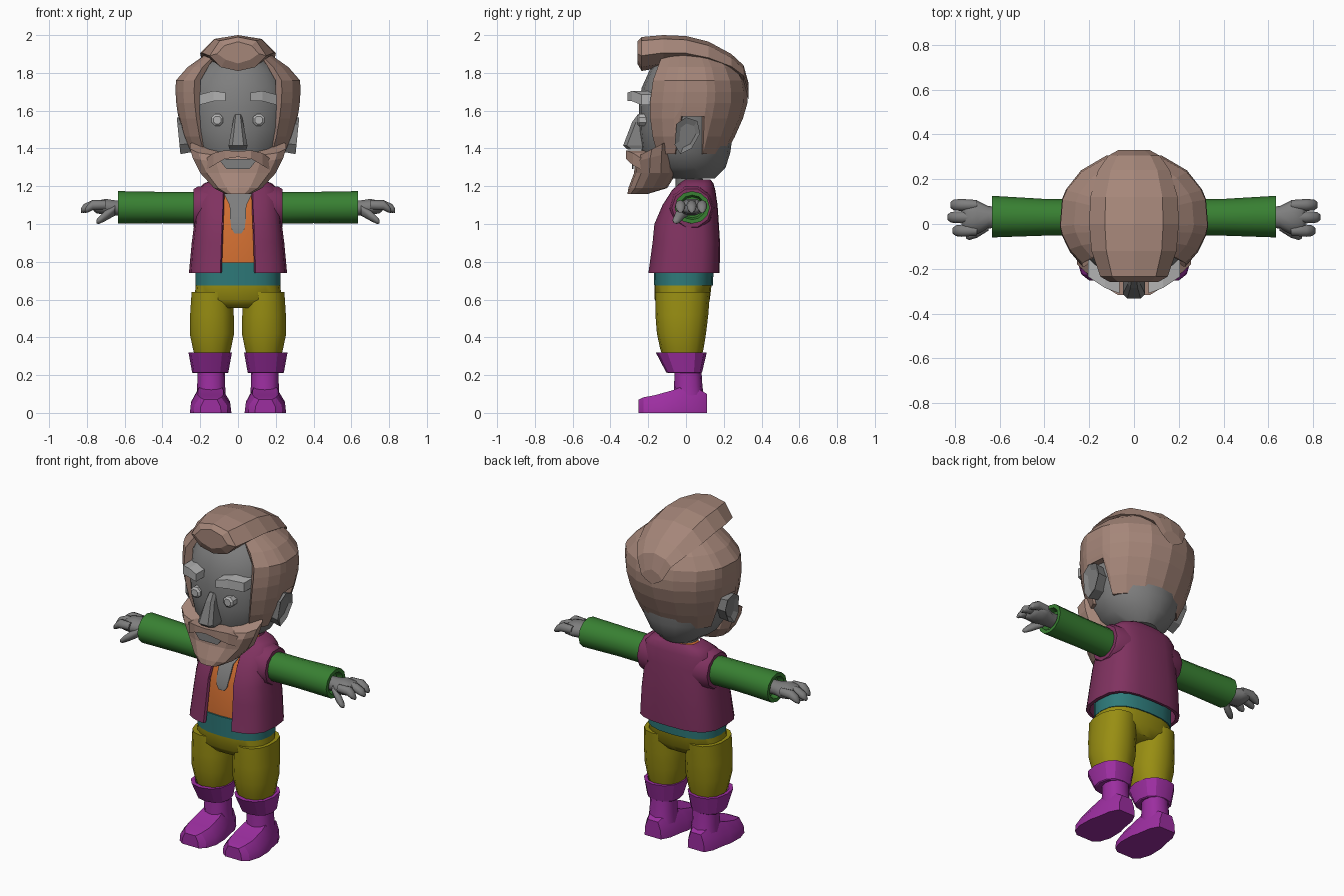
import bpy, bmesh, math


def colour(name, r, g, b):
    m = bpy.data.materials.new(name)
    lin = [((c / 255 + 0.055) / 1.055) ** 2.4 for c in (r, g, b)]
    m.diffuse_color = (*lin, 1)
    return m


HAIR = colour("brown hair", 165, 134, 121)
SKIN = colour("grey skin", 126, 126, 126)
PALE = colour("pale grey", 178, 178, 178)
GREEN = colour("green sleeve", 56, 128, 50)
PLUM = colour("plum vest", 128, 50, 96)
ORANGE = colour("orange shirt", 205, 108, 48)
TEAL = colour("teal belt", 46, 122, 122)
OLIVE = colour("olive trousers", 152, 142, 18)
PURPLE = colour("purple boots", 156, 46, 160)


def loft(name, rings, mat, angle=0):
    """Skin closed rings of equal length, cap the ends; angle > 0 smooths."""
    bm = bmesh.new()
    vs = [[bm.verts.new(p) for p in r] for r in rings]
    n = len(rings[0])
    for a, b in zip(vs, vs[1:]):
        for i in range(n):
            j = (i + 1) % n
            bm.faces.new((a[i], a[j], b[j], b[i]))
    bm.faces.new(vs[0])
    bm.faces.new(vs[-1])
    bmesh.ops.recalc_face_normals(bm, faces=bm.faces)
    me = bpy.data.meshes.new(name)
    bm.to_mesh(me)
    bm.free()
    me.materials.append(mat)
    if angle:
        me.shade_smooth()
        me.set_sharp_from_angle(angle=math.radians(angle))
    ob = bpy.data.objects.new(name, me)
    bpy.context.collection.objects.link(ob)
    return ob


def sup(a, p):
    """Superellipse unit point, angle 0 at the back."""
    s, c = math.sin(a), math.cos(a)
    return (math.copysign(abs(s) ** (2 / p), s), math.copysign(abs(c) ** (2 / p), c))


def ring(z, cx, rx, cy, ry, n=16, p=2.0):
    pts = [sup(math.tau * i / n, p) for i in range(n)]
    return [(cx + rx * x, cy + ry * y, z) for x, y in pts]


def column(name, rows, mat, cx=0, n=16, p=2.0, angle=40):
    return loft(name, [ring(z, cx, rx, cy, ry, n, p) for z, rx, cy, ry in rows], mat, angle)


def at(rows, z):
    """Interpolate (z, rx, cy, ry) rows at a height."""
    for a, b in zip(rows, rows[1:]):
        if z <= b[0]:
            t = max(0, (z - a[0]) / (b[0] - a[0]))
            return [u + (v - u) * t for u, v in zip(a[1:], b[1:])]
    return rows[-1][1:]


def shell(name, rows, phis, heights, mat, inner, p=2.0, angle=0):
    """Thick open shell around z; heights(phi) gives the z stations."""
    rings = []
    for d in phis:
        x, y = sup(math.radians(d), p)
        zs = heights(abs(d))
        pts = []
        for k, order in ((1, zs), (inner, zs[::-1])):
            for z in order:
                rx, cy, ry = at(rows, z)
                pts.append((k * rx * x, cy + k * ry * y, z))
        rings.append(pts)
    return loft(name, rings, mat, angle)


def across(name, secs, mat, angle=0):
    """Loft box sections along x: (x, z low, z high, y front, y back)."""
    return loft(name, [[(x, f, a), (x, f, b), (x, k, b), (x, k, a)]
                       for x, a, b, f, k in secs], mat, angle)


# Head and neck
head = [(1.24, .10, .03, .12), (1.30, .19, .01, .20), (1.38, .24, 0, .235),
        (1.50, .275, 0, .25), (1.62, .28, 0, .25), (1.72, .265, 0, .235),
        (1.82, .21, 0, .19), (1.88, .12, 0, .12)]
column("head", head, SKIN, n=18, angle=35)
column("neck", [(1.13, .085, .02, .075), (1.3, .075, .015, .07)], SKIN, n=12)

# Hair shell around sides and back, raised above the ears
hair = [(1.35, .245, 0, .20), (1.42, .28, 0, .24), (1.50, .305, .01, .265),
        (1.60, .325, .02, .30), (1.68, .335, .03, .30), (1.76, .332, .03, .285),
        (1.83, .27, .03, .25), (1.90, .17, .02, .20)]


def hair_heights(d):
    low = 1.57 if 70 < d < 102 else 1.37
    return [low + (1.64 - low) * t for t in (0, .35, .7, 1)] + [1.70, 1.76, 1.83, 1.90]


half = [22, 45, 65, 74, 98, 106, 120, 136]
shell("hair", hair, [-d for d in half[::-1]] + [0] + half, hair_heights, HAIR, .86)

# Swept tuft on top
tuft = [(-.258, .11, 1.85, 1.965), (-.235, .15, 1.81, 1.99), (-.12, .19, 1.83, 2.0),
        (0, .20, 1.83, 1.995), (.12, .195, 1.81, 1.965), (.24, .16, 1.78, 1.90),
        (.305, .115, 1.74, 1.84), (.33, .07, 1.66, 1.75)]
loft("hair_tuft", [[(-w, y, a * .55 + b * .45), (-.65 * w, y, b - .02), (0, y, b),
                    (.65 * w, y, b - .02), (w, y, a * .55 + b * .45),
                    (.6 * w, y, a + .02), (0, y, a), (-.6 * w, y, a + .02)]
                   for y, w, a, b in tuft], HAIR)

# Beard, rising towards the ears, and moustache
beard = []
for z, rx, f, k, tilt in [(1.16, .07, -.31, -.20, 0), (1.19, .13, -.305, -.10, 0),
                          (1.27, .205, -.275, -.05, 0), (1.33, .245, -.27, -.05, .25),
                          (1.36, .26, -.255, -.05, .5)]:
    beard.append([(x, y, q + tilt * (y - f))
                  for x, y, q in ring(z, 0, rx, (f + k) / 2, (k - f) / 2, 14, 2.3)])
loft("beard", beard, HAIR)
m = [(0, 1.355, 1.385, -.318, -.2), (.07, 1.345, 1.39, -.318, -.2),
     (.13, 1.31, 1.375, -.28, -.15), (.18, 1.28, 1.34, -.225, -.12)]
across("moustache", [(-x, *r) for x, *r in m[:0:-1]] + m, HAIR)
loft("mouth", [[(-.105, y, 1.345), (-.06, y, 1.29), (.06, y, 1.29), (.105, y, 1.345)]
               for y in (-.285, -.277)], SKIN)

# Nose
loft("nose", [[(-w, -.2, z), (-w, f + .02, z), (-w * .6, f, z), (w * .6, f, z),
               (w, f + .02, z), (w, -.2, z)]
              for z, w, f in [(1.395, .045, -.31), (1.415, .05, -.333),
                              (1.54, .027, -.285), (1.58, .02, -.255)]], SKIN)

for s, side in ((1, "left"), (-1, "right")):
    # Face details
    across(side + "_eyebrow", [(s * .065, 1.65, 1.695, -.31, -.23),
                               (s * .13, 1.65, 1.705, -.285, -.2),
                               (s * .205, 1.63, 1.685, -.235, -.13)], PALE)
    loft(side + "_eye", [[(s * .11 + r * math.cos(a * math.pi / 4 + .39), y,
                           1.55 + r * math.sin(a * math.pi / 4 + .39)) for a in range(8)]
                         for y, r in ((-.21, .034), (-.25, .034), (-.26, .022))], PALE)
    ear = [(-.05, 1.53), (0, 1.565), (.06, 1.545), (.075, 1.48), (.03, 1.40), (-.03, 1.37), (-.06, 1.42)]
    loft(side + "_ear", [[(s * (x + .1 * (z - 1.47)), .01 + k * (y - .01), 1.47 + k * (z - 1.47))
                          for y, z in ear] for x, k in ((.23, .85), (.315, 1), (.30, .65))], SKIN)

    # Sleeve
    def tube(name, secs, mat, n=12, angle=40):
        loft(name, [[(s * x, cy + ry * math.cos(math.tau * i / n),
                      cz + rz * math.sin(math.tau * i / n)) for i in range(n)]
                    for x, cy, cz, ry, rz in secs], mat, angle)

    tube(side + "_sleeve", [(.15, .03, 1.085, .08, .085), (.4, .03, 1.087, .082, .083),
                            (.635, .033, 1.088, .093, .086), (.635, .033, 1.088, .07, .065),
                            (.60, .033, 1.088, .06, .055)], GREEN)
    tube(side + "_armhole", [(.15, .03, 1.085, .125, .125), (.215, .03, 1.085, .115, .118),
                             (.235, .03, 1.085, .105, .105)], PLUM, 10)
    # Hand with three fingers and a thumb
    tube(side + "_palm", [(.59, .03, 1.085, .045, .04), (.65, .03, 1.085, .05, .042),
                          (.70, .03, 1.09, .075, .045), (.75, .03, 1.09, .075, .035),
                          (.765, .03, 1.09, .06, .02)], SKIN, 10, 60)
    for k, (y, tip) in enumerate([(-.03, .81), (.03, .832), (.085, .82)]):
        tube(f"{side}_finger_{k + 1}", [(.70, y, 1.1, .022, .025), (.77, y, 1.1, .027, .027),
                                        (tip - .015, y, 1.083, .024, .022),
                                        (tip, y, 1.07, .012, .012)], SKIN, 8, 60)
    tube(side + "_thumb", [(.65, 0, 1.075, .03, .03), (.70, -.035, 1.045, .026, .028),
                           (.735, -.05, 1.02, .022, .02), (.75, -.055, 1.012, .01, .01)], SKIN, 8, 60)

    # Trouser leg
    column(side + "_trouser_leg", [(.29, .09, -.02, .10), (.34, .103, -.022, .115),
                                   (.42, .12, -.024, .13), (.52, .118, -.022, .14),
                                   (.64, .11, -.018, .145)], OLIVE, s * .138, 14, 2.3)
    # Boot cuff, shaft and foot
    column(side + "_boot_cuff", [(.21, .09, -.008, .085), (.215, .096, -.01, .095),
                                 (.32, .115, -.025, .135), (.32, .095, -.022, .112),
                                 (.29, .08, -.02, .09)], PURPLE, s * .147, 12, 2.3, 30)
    column(side + "_boot_shaft", [(.06, .08, .015, .085), (.14, .074, .012, .075),
                                  (.25, .072, .01, .07)], PURPLE, s * .142, 12, 2.3, 40)
    foot = [(-.252, .055, .07), (-.225, .09, .082), (-.16, .11, .095), (-.07, .108, .12),
            (-.02, .095, .14), (.06, .082, .13), (.112, .055, .10)]
    loft(side + "_boot_foot", [[(s * .145 - w, y, 0), (s * .145 - .95 * w, y, .5 * h),
                                (s * .145 - .62 * w, y, h), (s * .145 + .62 * w, y, h),
                                (s * .145 + .95 * w, y, .5 * h), (s * .145 + w, y, 0)]
                               for y, w, h in foot], PURPLE, 30)

# Hips, belt and shirt
column("trouser_hips", [(.555, .15, -.018, .11), (.60, .232, -.02, .146), (.69, .222, -.015, .152)],
       OLIVE, n=20, p=2.5, angle=50)
column("belt", [(.675, .226, -.013, .155), (.795, .226, -.012, .16)], TEAL, n=20, p=2.5)
shirt = [(.78, .22, -.01, .153), (1.0, .20, 0, .15), (1.1, .19, .02, .125),
         (1.18, .17, .04, .085), (1.215, .08, .04, .06)]
column("shirt", shirt, ORANGE, n=20, p=2.8)

# Neckline plate following the shirt front
neckline = []
for z, w in [(.95, .018), (.975, .035), (1.03, .042), (1.1, .044), (1.13, .06), (1.18, .085)]:
    rx, cy, ry = at(shirt, z)
    f = cy - ry
    neckline.append([(-w, f - .006, z), (w, f - .006, z), (w, f + .003, z), (-w, f + .003, z)])
loft("neckline", neckline, SKIN, 40)

# Open vest
vest = [(.74, .26, -.012, .19), (.9, .245, 0, .18), (1.0, .232, .002, .172),
        (1.1, .222, .02, .147), (1.18, .215, .04, .115), (1.215, .18, .055, .09),
        (1.235, .13, .06, .07)]
side_phis = [15, 32, 50, 70, 90, 110, 130, 148, 160, 167.5]
shell("vest", vest, [-d for d in side_phis[::-1]] + [0] + side_phis,
      lambda d: [r[0] for r in vest], PLUM, .92, 3.0, 40)
